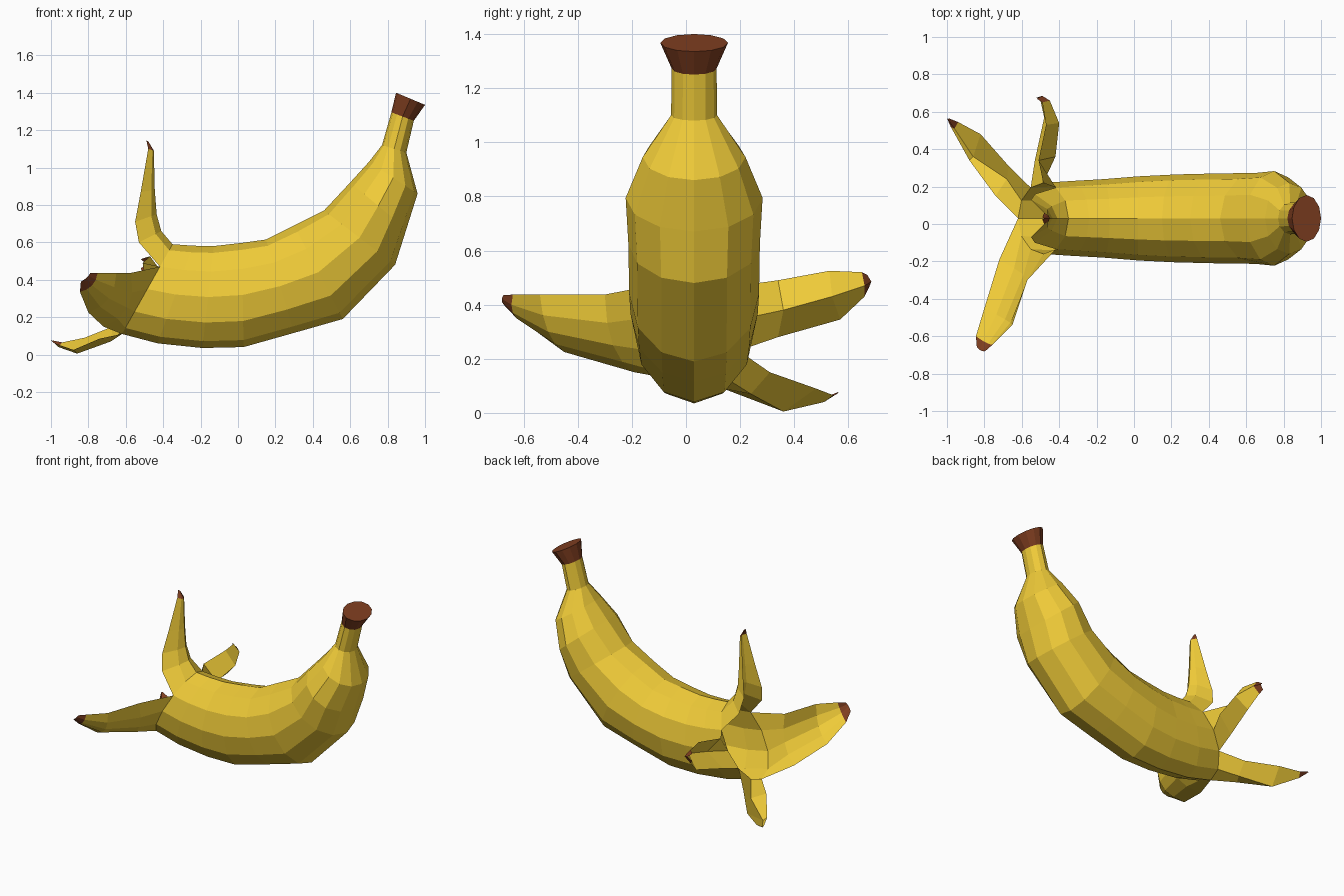
import bpy
from math import cos, sin, radians
from mathutils import Vector

CY = 0.03     # the fruit's own centre plane


def material(name, color):
    m = bpy.data.materials.new(name)
    m.diffuse_color = color
    return m


yellow = material("yellow_skin", (0.87, 0.60, 0.04, 1))
brown = material("brown_tip", (0.22, 0.05, 0.015, 1))


def ring_point(ring, deg):
    """Point on a tilted ellipse: inner (x, z), outer (x, z), half width."""
    xi, zi, xo, zo, w = ring
    c, s = cos(radians(deg)), sin(radians(deg))
    return Vector(((xi + xo) / 2 + s * (xi - xo) / 2, CY + w * c,
                   (zi + zo) / 2 + s * (zi - zo) / 2))


def make(name, verts, faces, mats, brown_from=None):
    me = bpy.data.meshes.new(name)
    me.from_pydata(verts, [], faces)
    for m in mats:
        me.materials.append(m)
    if brown_from is not None:
        for p in me.polygons:
            p.material_index = int(p.index >= brown_from)
    ob = bpy.data.objects.new(name, me)
    bpy.context.collection.objects.link(ob)
    return ob


def tube(name, rings, mat, caps=False):
    n = 12
    verts = [ring_point(r, 360 * i / n) for r in rings for i in range(n)]
    faces = [(j * n + i, (j + 1) * n + i, (j + 1) * n + (i + 1) % n, j * n + (i + 1) % n)
             for j in range(len(rings) - 1) for i in range(n)]
    if caps:
        faces.append(list(range((len(rings) - 1) * n, len(rings) * n))[::-1])
    return make(name, verts, faces, [mat])


def petal(name, a0, a1, stations):
    """Curved peel strip starting on the open rim between two angles."""
    n = (a1 - a0) // 30
    verts = [ring_point(RIM, a0 + 30 * i) for i in range(n + 1)]
    for e0, mid, e1 in stations:
        e0, mid, e1 = Vector(e0), Vector(mid), Vector(e1)
        for i in range(n + 1):
            t = i / n
            verts.append(e0 * (1 - t) * (1 - 2 * t) + mid * 4 * t * (1 - t) + e1 * t * (2 * t - 1))
    w = n + 1
    faces = [(j * w + i, j * w + i + 1, (j + 1) * w + i + 1, (j + 1) * w + i)
             for j in range(len(stations)) for i in range(n)]
    return make(name, verts, faces, [yellow, brown], (len(stations) - 1) * n)


# Peeled body with neck
RIM = (-0.35, 0.59, -0.62, 0.11, 0.19)
NECK_TOP = (0.82, 1.295, 0.94, 1.25, 0.083)
tube("banana_body", [
    RIM,
    (-0.24, 0.582, -0.43, 0.06, 0.20),
    (-0.13, 0.58, -0.19, 0.035, 0.21),
    (0.02, 0.597, 0.03, 0.04, 0.225),
    (0.15, 0.615, 0.30, 0.116, 0.235),
    (0.30, 0.69, 0.56, 0.19, 0.24),
    (0.46, 0.77, 0.84, 0.48, 0.243),
    (0.60, 0.92, 0.90, 0.67, 0.253),
    (0.70, 1.03, 0.96, 0.86, 0.19),
    (0.77, 1.12, 0.90, 1.08, 0.085),
    NECK_TOP], yellow)

# Flared stem end
tube("stem_end", [NECK_TOP, (0.845, 1.40, 1.0, 1.335, 0.125)], brown, caps=True)

# Four peel strips: edge, middle, edge at each station
petal("peel_top", 30, 150, [
    ((-0.53, 0.16, 0.60), (-0.41, CY, 0.66), (-0.53, -0.10, 0.60)),
    ((-0.55, 0.13, 0.71), (-0.435, CY, 0.75), (-0.55, -0.07, 0.71)),
    ((-0.52, 0.10, 0.87), (-0.445, CY, 0.88), (-0.52, -0.04, 0.87)),
    ((-0.48, 0.06, 1.10), (-0.45, CY, 1.09), (-0.48, 0.00, 1.10)),
    ((-0.49, 0.035, 1.145), (-0.48, CY, 1.14), (-0.49, 0.025, 1.145))])

petal("peel_front", 150, 270, [
    ((-0.57, -0.30, 0.437), (-0.59, -0.27, 0.25), (-0.72, -0.19, 0.15)),
    ((-0.65, -0.54, 0.437), (-0.69, -0.51, 0.30), (-0.80, -0.45, 0.225)),
    ((-0.75, -0.64, 0.437), (-0.78, -0.64, 0.37), (-0.845, -0.60, 0.335)),
    ((-0.79, -0.675, 0.435), (-0.81, -0.68, 0.41), (-0.84, -0.66, 0.39))])

petal("peel_bottom", 270, 330, [
    ((-0.74, 0.15, 0.085), (-0.68, 0.24, 0.07), (-0.67, 0.31, 0.15)),
    ((-0.88, 0.34, 0.025), (-0.86, 0.36, 0.005), (-0.82, 0.48, 0.09)),
    ((-0.98, 0.52, 0.06), (-0.96, 0.51, 0.04), (-0.94, 0.545, 0.065)),
    ((-1.0, 0.565, 0.078), (-0.995, 0.56, 0.072), (-0.99, 0.565, 0.075))])

petal("peel_back", 330, 390, [
    ((-0.53, 0.34, 0.28), (-0.42, 0.36, 0.38), (-0.51, 0.34, 0.49)),
    ((-0.48, 0.57, 0.345), (-0.40, 0.54, 0.43), (-0.47, 0.53, 0.525)),
    ((-0.50, 0.66, 0.43), (-0.45, 0.66, 0.47), (-0.49, 0.65, 0.52)),
    ((-0.52, 0.675, 0.46), (-0.49, 0.685, 0.485), (-0.52, 0.67, 0.51))])
